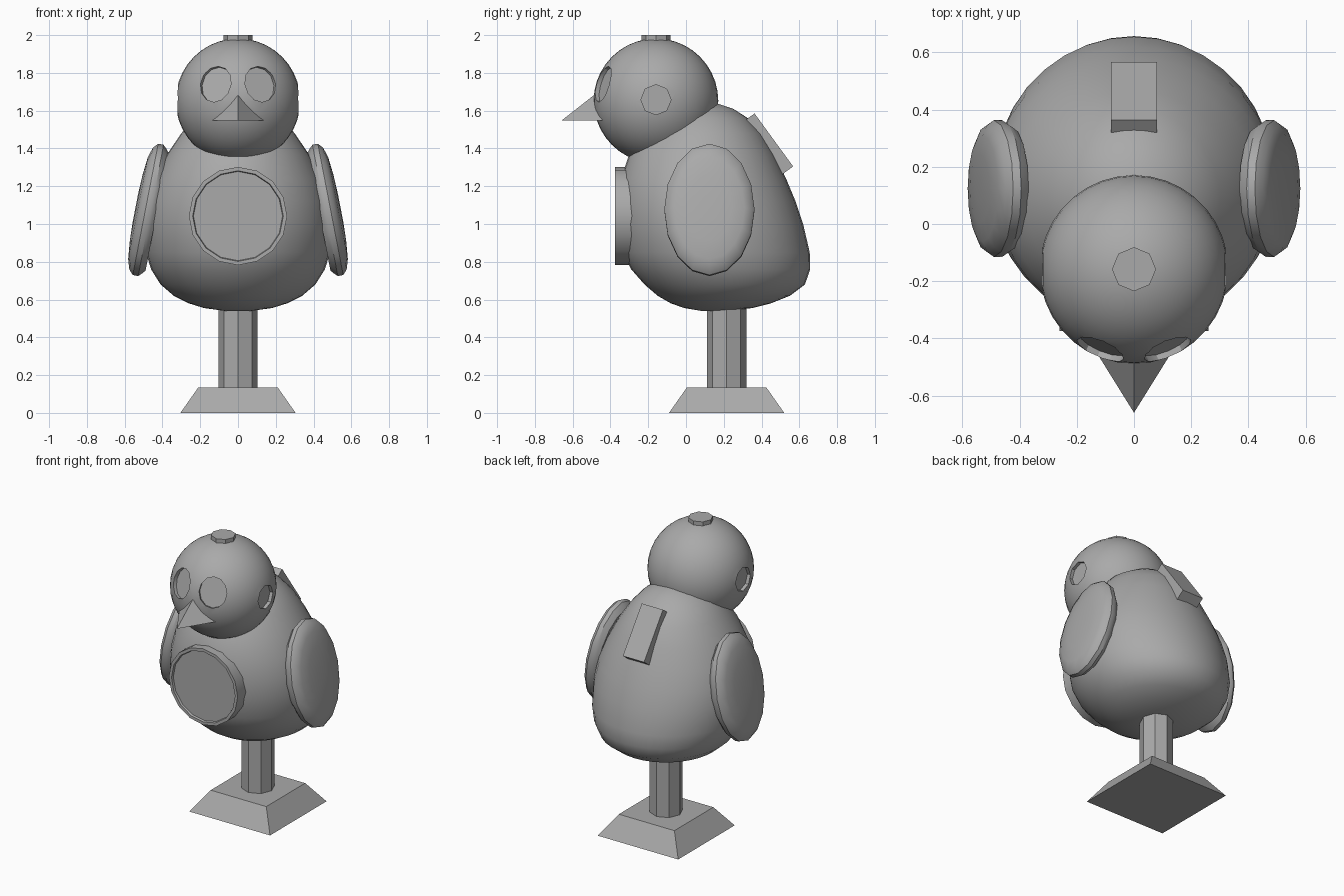
import bpy
import bmesh
from math import cos, sin, pi, radians
from mathutils import Vector, Matrix

old = bpy.data.objects.get("Cube")
if old:
    bpy.data.objects.remove(old, do_unlink=True)

grey = bpy.data.materials.new("plain grey")
grey.use_nodes = True
colour = (0.4, 0.4, 0.4, 1)
grey.diffuse_color = colour
grey.node_tree.nodes["Principled BSDF"].inputs["Base Color"].default_value = colour


def add_object(name, bm, matrix=Matrix()):
    bmesh.ops.recalc_face_normals(bm, faces=bm.faces)
    bm.transform(matrix)
    mesh = bpy.data.meshes.new(name)
    bm.to_mesh(mesh)
    bm.free()
    obj = bpy.data.objects.new(name, mesh)
    bpy.context.collection.objects.link(obj)
    mesh.materials.append(grey)
    return obj


def loft(name, rings, sides, matrix=Matrix(), phase=0.0):
    """Skin elliptical rings given as (height, y centre, x radius, y radius)."""
    bm = bmesh.new()
    loops = []
    for z, cy, rx, ry in rings:
        angles = [phase + 2 * pi * i / sides for i in range(sides)]
        loops.append([bm.verts.new((rx * cos(a), cy + ry * sin(a), z)) for a in angles])
    for low, high in zip(loops, loops[1:]):
        for i in range(sides):
            j = (i + 1) % sides
            bm.faces.new((low[i], low[j], high[j], high[i]))
    bm.faces.new(loops[0])
    bm.faces.new(loops[-1])
    return add_object(name, bm, matrix)


def facing(position, direction):
    """Frame at a position whose local z points along the direction."""
    turn = Vector(direction).to_track_quat('Z', 'Y').to_matrix().to_4x4()
    return Matrix.Translation(position) @ turn


def smooth(obj, angle):
    bpy.ops.object.select_all(action='DESELECT')
    obj.select_set(True)
    bpy.context.view_layer.objects.active = obj
    bpy.ops.object.shade_smooth_by_angle(angle=radians(angle))


# Stand: flared square foot and octagonal post
stand_place = Matrix.Translation((0, 0.215, 0))
edge = 2 ** 0.5
loft("stand_foot", [(0, 0, 0.305 * edge, 0.305 * edge),
                    (0.135, 0, 0.21 * edge, 0.21 * edge)], 4, stand_place, pi / 4)
loft("stand_post", [(0.13, 0, 0.104, 0.104), (0.62, 0, 0.104, 0.104)], 8, stand_place)

# Body: leaning egg, sections as (height, front, back, half width)
sections = [
    (0.54, 0.08, 0.22, 0.07), (0.555, -0.01, 0.35, 0.18), (0.58, -0.08, 0.45, 0.26),
    (0.62, -0.15, 0.55, 0.34), (0.68, -0.22, 0.63, 0.41), (0.76, -0.29, 0.657, 0.46),
    (0.85, -0.335, 0.655, 0.488), (1.0, -0.36, 0.62, 0.5), (1.12, -0.36, 0.58, 0.482),
    (1.24, -0.345, 0.53, 0.442), (1.37, -0.3, 0.468, 0.375), (1.48, -0.23, 0.403, 0.3),
    (1.56, -0.16, 0.328, 0.23), (1.61, -0.07, 0.25, 0.15), (1.64, 0.03, 0.16, 0.06)]
body = loft("body", [(z, (f + b) / 2, w, (b - f) / 2) for z, f, b, w in sections], 36)
smooth(body, 50)

# Head: sphere with sunken eye and ear sockets
head_centre = Vector((0, -0.159, 1.652))
bm = bmesh.new()
bmesh.ops.create_uvsphere(bm, u_segments=36, v_segments=20, radius=0.33)
head = add_object("head", bm, Matrix.Translation(head_centre))

cutters = []
for s in (-1, 1):
    eye_way = Vector((s * 0.37, -0.88, 0.28)).normalized()
    cutters.append(loft("eye_cutter", [(0.293, 0, 0.088, 0.099), (0.45, 0, 0.088, 0.099)],
                        12, facing(head_centre, eye_way)))
    cutters.append(loft("ear_cutter", [(0.297, 0, 0.08, 0.08), (0.45, 0, 0.08, 0.08)],
                        8, facing(head_centre + Vector((0, 0, 0.006)), (s, 0, 0))))
bpy.context.view_layer.objects.active = head
for cutter in cutters:
    cutter.hide_render = True
    mod = head.modifiers.new("socket", 'BOOLEAN')
    mod.operation = 'DIFFERENCE'
    mod.solver = 'EXACT'
    mod.object = cutter
    bpy.ops.object.modifier_apply(modifier=mod.name)
for cutter in cutters:
    bpy.data.objects.remove(cutter, do_unlink=True)
smooth(head, 30)

# Octagonal cap on the crown
loft("head_cap", [(1.94, -0.158, 0.077, 0.077), (2.0, -0.158, 0.077, 0.077)], 8)

# Beak: three-sided spike with a flat underside
bm = bmesh.new()
tip, left, right, top, back = [bm.verts.new(p) for p in (
    (0, -0.66, 1.547), (0.14, -0.435, 1.547), (-0.14, -0.435, 1.547),
    (0, -0.48, 1.688), (0, -0.35, 1.547))]
for face in ((tip, left, top), (tip, top, right), (tip, right, back, left),
             (left, back, top), (right, top, back)):
    bm.faces.new(face)
add_object("beak", bm)

# Round belly hatch: rim with a slightly sunken plate
hatch = [(0, 0.26), (0.175, 0.26), (0.175, 0.24), (0.161, 0.236)]
belly_hatch = loft("belly_hatch", [(h, 0, r, r) for h, r in hatch], 16,
                   facing((0, -0.2, 1.042), (0, -1, 0)))
smooth(belly_hatch, 30)

# Wings: domed oval shells leaning against the sides
shell = [(-0.05, 0.9), (-0.035, 0.95), (-0.017, 1.0), (0.012, 1.0), (0.035, 0.93),
         (0.052, 0.78), (0.062, 0.5), (0.066, 0.2)]
for s, side in ((1, "left"), (-1, "right")):
    wing = loft(side + "_wing", [(h, 0, 0.239 * k, 0.354 * k) for h, k in shell], 16,
                facing((s * 0.478, 0.124, 1.075), (s * 0.98, 0, 0.19)))
    smooth(wing, 35)

# Slanted box on the upper back
bm = bmesh.new()
bmesh.ops.create_cube(bm, size=1)
outward = Vector((0, 0.81, 0.59)).normalized()
add_object("back_box", bm, facing(Vector((0, 0.465, 1.445)) - outward * 0.04, outward)
           @ Matrix.Diagonal((0.16, 0.347, 0.08, 1)))
